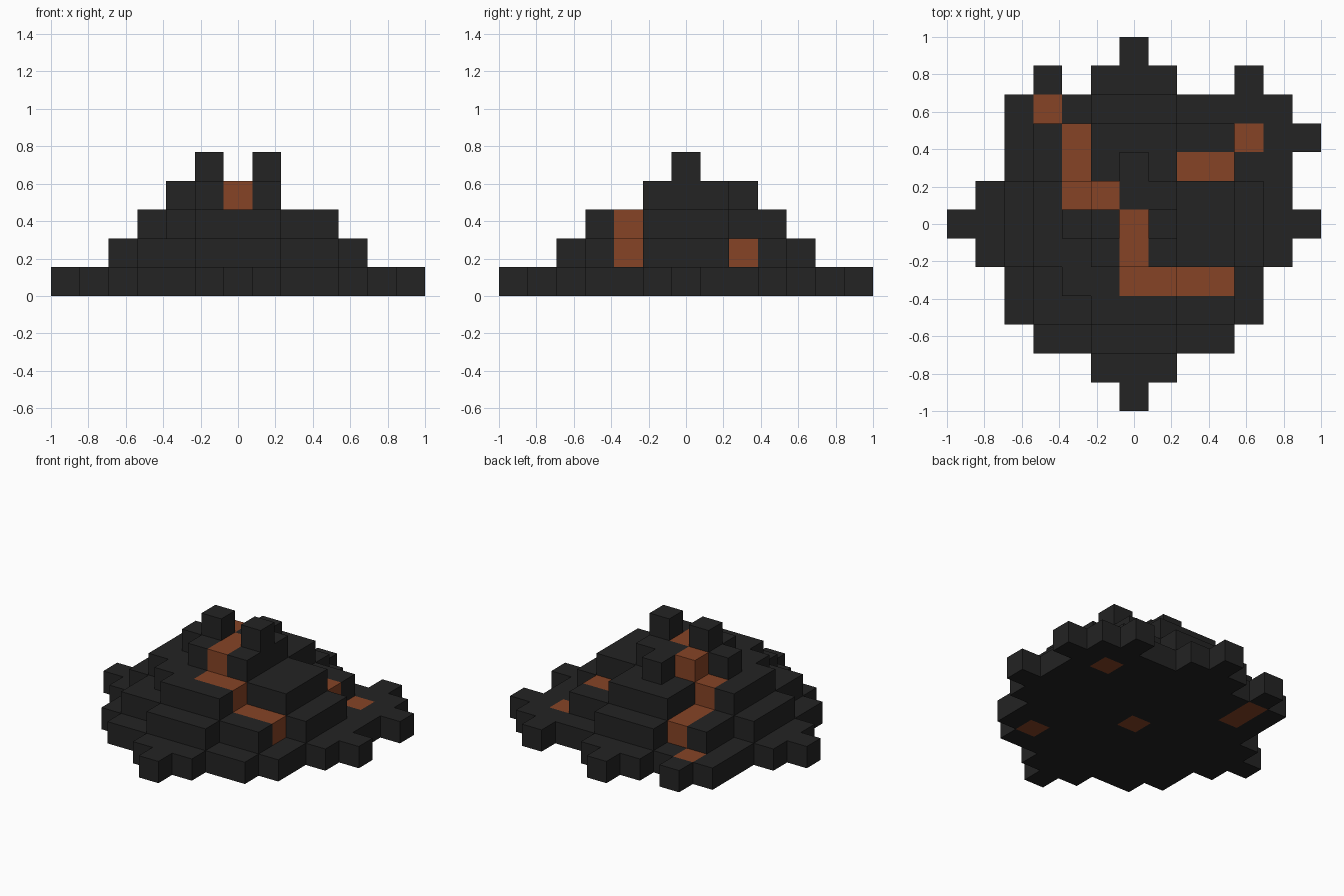
import bpy
import bmesh
from mathutils import Vector

cube = bpy.data.objects.get("Cube")
if cube:
    bpy.data.objects.remove(cube, do_unlink=True)

CELL = 2 / 13


def material(name, rgb):
    mat = bpy.data.materials.new(name)
    mat.use_nodes = True
    color = (*rgb, 1)
    mat.diffuse_color = color
    bsdf = mat.node_tree.nodes["Principled BSDF"]
    bsdf.inputs["Base Color"].default_value = color
    bsdf.inputs["Roughness"].default_value = 0.9
    return mat


rock = material("dark rock", (0.017, 0.017, 0.017))
lava = material("dull orange lava", (0.24, 0.057, 0.019))


def disc(limit):
    """Grid cells whose squared distance from the middle is within the limit."""
    span = range(-6, 7)
    return {(x, y) for x in span for y in span if x * x + y * y <= limit}


# Rock tiers from the ground up, each a blocky disc with its own irregularities
foot_tips = {(6, 0), (-6, 0), (0, 6), (0, -6)}
back_rubble = {(-4, 4), (4, 4), (5, 4), (-3, 5), (4, 5), (5, 3), (6, 3), (5, 2)}
tiers = [
    ("base_tier", disc(26) | foot_tips | back_rubble),
    ("lower_tier", disc(18)),
    ("middle_tier", disc(10) - {(2, 2), (2, -2), (-2, 2)}),
    ("upper_tier", disc(2) | {(0, 2), (-2, 0)}),
    ("crater_peaks", {(-1, 0), (1, 0)}),
]

# Lava cells on each tier
core = (0, 0)
flows = [
    {core, (4, 3), (-3, 3), (-3, 4), (3, -3)},
    {core, (2, -2), (3, -2), (-2, 2), (-2, 3), (2, 2), (3, 2)},
    {core, (0, -2), (1, -2), (-2, 1)},
    {core, (0, -1), (-1, 1)},
    set(),
]

solid = {(x, y, z) for z, (_, cells) in enumerate(tiers) for x, y in cells}
directions = [Vector(s * c for c in axis) for s in (1, -1)
              for axis in ((1, 0, 0), (0, 1, 0), (0, 0, 1))]


def build_blocks(name, cells, mat):
    """Make the exposed skin of a set of unit blocks."""
    bm = bmesh.new()
    for cell in cells:
        center = Vector(cell) + Vector((0, 0, 0.5))
        for n in directions:
            if tuple(int(c) for c in Vector(cell) + n) in solid:
                continue
            u = Vector((n.y, n.z, n.x))
            v = n.cross(u)
            corners = [center + (n + a * u + b * v) / 2
                       for a, b in ((-1, -1), (1, -1), (1, 1), (-1, 1))]
            bm.faces.new([bm.verts.new(p * CELL) for p in corners])
    bmesh.ops.remove_doubles(bm, verts=bm.verts, dist=0.001)
    mesh = bpy.data.meshes.new(name)
    bm.to_mesh(mesh)
    bm.free()
    mesh.materials.append(mat)
    bpy.context.collection.objects.link(bpy.data.objects.new(name, mesh))


for z, (name, cells) in enumerate(tiers):
    flow = flows[z]
    build_blocks(name, [(x, y, z) for x, y in sorted(cells - flow)], rock)
    if flow:
        build_blocks(name + "_lava", [(x, y, z) for x, y in sorted(flow)], lava)
